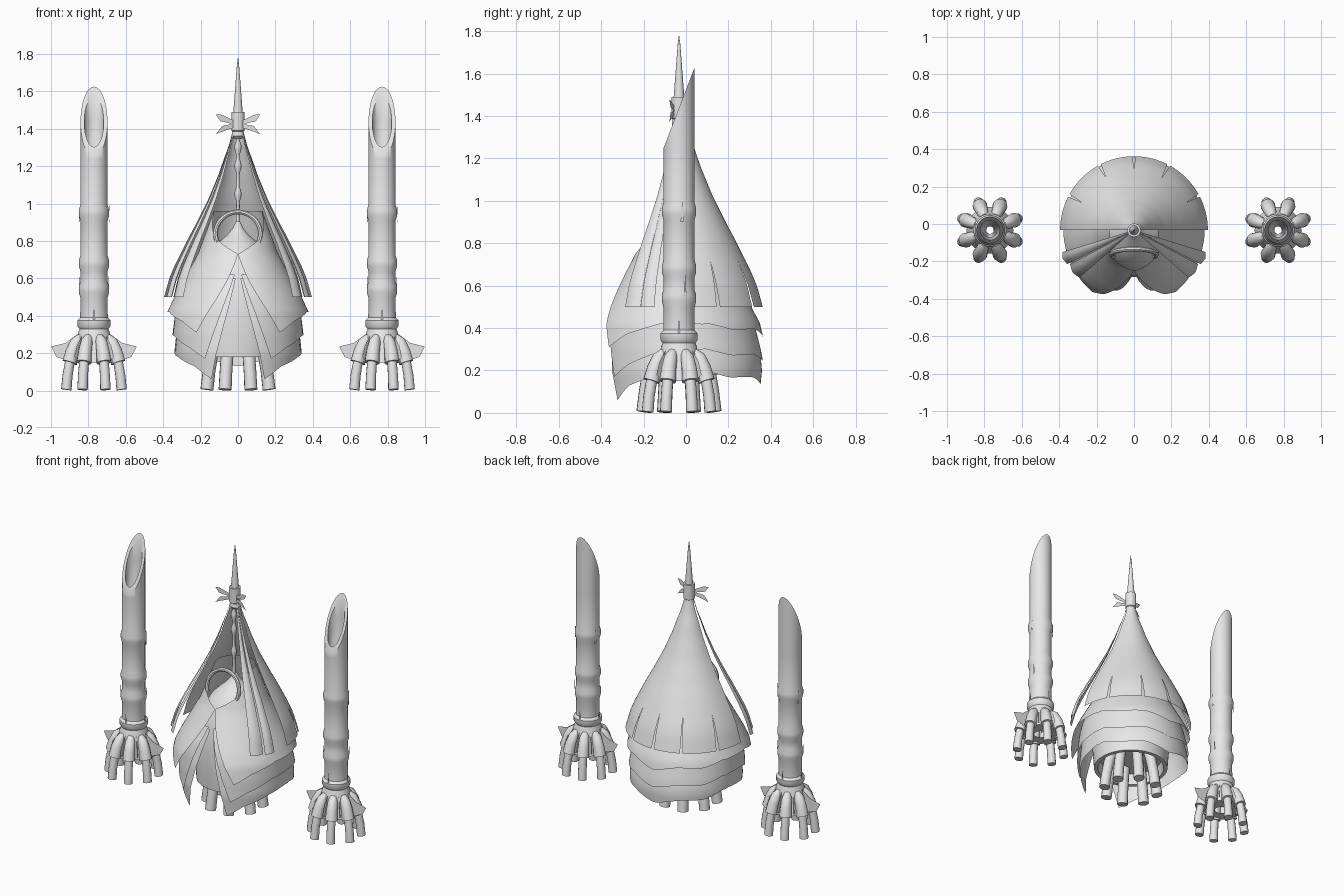
import bpy, bmesh, math
from mathutils import Vector

if "Cube" in bpy.data.objects:
    bpy.data.objects.remove(bpy.data.objects["Cube"])

CY = -0.033                      # shared depth of all three vertical axes
grey = bpy.data.materials.new("light grey")
grey.diffuse_color = (0.8, 0.8, 0.8, 1)
grey.use_nodes = True
grey.node_tree.nodes["Principled BSDF"].inputs["Base Color"].default_value = grey.diffuse_color


def finish(name, verts, faces):
    me = bpy.data.meshes.new(name)
    me.from_pydata(verts, [], faces)
    bm = bmesh.new()
    bm.from_mesh(me)
    bmesh.ops.remove_doubles(bm, verts=bm.verts, dist=0.0003)
    bm.to_mesh(me)
    bm.free()
    me.materials.append(grey)
    ob = bpy.data.objects.new(name, me)
    bpy.context.collection.objects.link(ob)
    return ob


def grid(f, nu, nv):
    """Sheet of quads from f(u, v), u counter-clockwise, v downwards."""
    verts = [f(i / nu, j / nv) for i in range(nu + 1) for j in range(nv + 1)]
    w = nv + 1
    faces = [(i * w + j, i * w + j + 1, (i + 1) * w + j + 1, (i + 1) * w + j)
             for i in range(nu) for j in range(nv)]
    return verts, faces


def polar(cx, r, deg, z):
    a = math.radians(deg)
    return Vector((cx + r * math.cos(a), CY + r * math.sin(a), z))


def lerp(table, x):
    """Piecewise linear lookup in a table sorted by falling x."""
    if x >= table[0][0]:
        return table[0][1]
    for (a, p), (b, q) in zip(table, table[1:]):
        if x >= b:
            return p + (q - p) * (a - x) / (a - b)
    return table[-1][1]


def lathe(name, cx, profile, sides=32, y=0.0):
    n = len(profile) - 1

    def f(u, v):
        r, z = profile[round(v * n)]
        return polar(cx, r, 360 * u, z) + Vector((0, y, 0))
    return finish(name, *grid(f, sides, n))


def tube(name, path, radii, sides=12):
    path = [Vector(p) for p in path]
    path = [path[0]] + path + [path[-1]]
    radii = [0] + list(radii) + [0]
    n = len(path) - 1

    def f(u, v):
        i = round(v * n)
        t = (path[min(i + 2, n)] - path[max(i - 2, 0)]).normalized()
        s = t.cross(Vector((0.13, 0.97, 0.21))).normalized()
        a = -2 * math.pi * u
        return path[i] + radii[i] * (math.cos(a) * s + math.sin(a) * t.cross(s))
    return finish(name, *grid(f, sides, n))


def blade(name, pts):
    return finish(name, pts, [tuple(range(len(pts)))])


# ---------- side pipes ----------
def pipe(cx):
    R = 0.072
    prof = [(1.24, R)]
    for z in (0.95, 0.68, 0.54):
        prof += [(z + .045, R), (z + .015, .081), (z - .015, .081), (z - .045, R)]
    prof += [(0.39, .074), (0.375, .088), (0.345, .088), (0.33, .078), (0.26, .1), (0.15, .125), (0.15, .04)]

    def cut(r, deg):                        # slanted mouth plane
        return 1.4375 + 2.6 * r * math.sin(math.radians(deg))

    rings = [(.02, -.27), (.04, -.22), (.049, -.1), (.052, 0), (R, 0)]
    n = len(rings) + len(prof) - 1

    def f(u, v):
        i, deg = round(v * n), 360 * u
        if i < len(rings):
            r, dz = rings[i]
            return polar(cx, r, deg, cut(r, deg) + dz)
        z, r = prof[i - len(rings)]
        return polar(cx, r, deg, z)
    finish("pipe", *grid(f, 40, n))

    for k in range(8):                      # roots with sheaths
        a = 22.5 + 45 * k
        pts = [(.075, .29), (.1, .265), (.125, .21), (.14, .15), (.153, .08), (.16, .005)]
        path = [polar(cx, r, a, z) for r, z in pts]
        tube("pipe_root", path, [.018, .024, .026, .026, .027, .028])
        tube("root_sheath", path[:4], [.02, .031, .036, .04])
        fin = [(.085, .3), (.13, .24), (.15, .18), (.11, .15)]
        if k % 4 == 0:
            fin = [(.09, .3), (.15, .255), (.228, .235), (.2, .18), (.11, .15)]
        blade("collar_fin", [polar(cx, r, 45 * k, z) for r, z in fin])
    for z0, angles in ((.35, (0, 90, 180, 270)), (.55, (20, 200)), (.9, (10, 160))):
        for a in angles:                    # thin sprouts
            blade("sprout", [polar(cx, .084, a - 5, z0), polar(cx, .084, a + 5, z0),
                             polar(cx, .086, a, z0 + .1)])


for side in (-1, 1):
    pipe(0.77 * side)

# ---------- back cloak, split by notches at the hem ----------
CLOAK = [(1.37, .033), (1.3, .052), (1.24, .075), (1.16, .102), (1.08, .135), (1.02, .16),
         (.89, .225), (.81, .268), (.73, .308), (.66, .342), (.6, .367), (.5, .395)]
cuts = [0, 28, 62, 90, 118, 152, 180]
V, F = [], []
for a, b in zip(cuts, cuts[1:]):
    def cloak(u, v):
        z = 1.37 - .87 * v
        gap = 1.3 * max(0, (.72 - z) / .22)
        lo, hi = a + (gap if a > 0 else 0), b - (gap if b < 180 else 0)
        return polar(0, lerp(CLOAK, z), lo + (hi - lo) * u, z)
    v, f = grid(cloak, 10, 32)
    F += [tuple(i + len(V) for i in q) for q in f]
    V += v
finish("back_cloak", V, F)

# ---------- narrow front strips, two on each side ----------
for lo, hi, off in ((17, 27, .012), (28, 41, 0.0)):
    for start, end in ((-hi, -lo), (180 + lo, 180 + hi)):
        def strip(u, v):
            z = 1.37 - .87 * v
            ridge = .012 * v * (1 - abs(2 * u - 1))
            return polar(0, lerp(CLOAK, z) + off * v + ridge - .008 * v, start + (end - start) * u, z)
        finish("front_strip", *grid(strip, 4, 28))


# ---------- layered skirts with an open, pointed front ----------
def skirt(name, prof, top, edge, hem, back):
    (z0, e0), (z1, e1) = edge

    def f(u, v):
        p = min(u, 1 - u) * 360             # angle away from the front
        zt = top(p)
        zb = -lerp([(-a, -z) for a, z in hem], -p)
        if p > 95:                          # zigzag hem at the rear
            zb += .022 * (abs(((p - 95) / 28) % 2 - 1) - .5)
        z = zt + (zb - zt) * v
        e = e0 + (e1 - e0) * min(1, max(0, (z0 - z) / (z0 - z1)))
        ang = e + (360 - 2 * e) * u
        rear = max(0, -math.cos(math.radians(ang)))
        r = lerp(prof, z) + back * rear * min(1, max(0, (.55 - z) / .3))
        return polar(0, r, ang - 90, z)
    finish(name, *grid(f, 72, 20))


def mouth(p):
    return .73 + .1 * min(p, 47) / 47 + .13 * min(1, max(0, (p - 47) / 30))


skirt("outer_skirt", [(.96, .13), (.85, .17), (.73, .215), (.6, .285), (.5, .34), (.42, .378), (.3, .4)],
      mouth, ((.73, 0), (.31, 34)), [(0, .31), (25, .37), (60, .42), (90, .42), (180, .37)], .01)
skirt("middle_skirt", [(.62, .26), (.5, .315), (.42, .335), (.3, .348), (.17, .352)],
      lambda p: .62, ((.62, 4), (.17, 30)), [(0, .17), (25, .23), (60, .29), (90, .3), (180, .25)], .045)
skirt("inner_skirt", [(.6, .25), (.5, .285), (.35, .322), (.2, .336), (.06, .322)],
      lambda p: .6, ((.6, 3), (.06, 26)), [(0, .06), (25, .13), (60, .18), (90, .2), (180, .14)], .055)

# ---------- inner pod, mouth hoop and central roots ----------
lathe("inner_pod", 0, [(0, .925), (.012, .9), (.03, .865), (.06, .83), (.1, .795), (.145, .75), (.19, .68),
                       (.225, .58), (.245, .45), (.25, .32), (.24, .18), (.215, .18), (.2, .25), (0, .25)], 48)
hoop = []
for i in range(25):
    a = math.radians(-25 + 230 * i / 24)
    hoop.append((.12 * math.cos(a), CY - .13 + .03 * math.sin(a), .84 + .115 * math.sin(a)))
tube("mouth_hoop", hoop, [.013] * 25, 8)
for k in range(8):
    a = 22.5 + 45 * k
    tube("central_root", [polar(0, r, a, z) for r, z in ((.13, .27), (.15, .2), (.168, .1), (.18, .005))],
         [.034, .034, .034, .035])

# ---------- beaded cord and spire ----------
cord = [(.012, 1.38)]
for z in (1.3, 1.2, 1.05):
    cord += [(.009, z + .04), (.018, z + .01), (.018, z - .01), (.009, z - .04)]
cord += [(.012, .9)]
lathe("beaded_cord", 0, cord, 12, -.012)
lathe("spire", 0, [(0, 1.785), (.006, 1.74), (.025, 1.49), (.036, 1.49), (.036, 1.39), (.03, 1.385),
                   (.034, 1.36), (.02, 1.345), (0, 1.345)], 24)
for s in (-1, 1):                           # four small leaves below the spire
    for tip, low in ((1.475, 1.43), (1.37, 1.415)):
        blade("spire_leaf", [(.02 * s, CY - .02, low + .012), (.085 * s, CY - .04, (tip + low) / 2 + .022),
                             (.118 * s, CY - .045, tip), (.095 * s, CY - .04, (tip + low) / 2 - .012),
                             (.02 * s, CY - .02, low - .008)])

bpy.ops.object.select_all(action='SELECT')
bpy.context.view_layer.objects.active = bpy.context.selected_objects[0]
bpy.ops.object.shade_smooth_by_angle(angle=math.radians(40))
